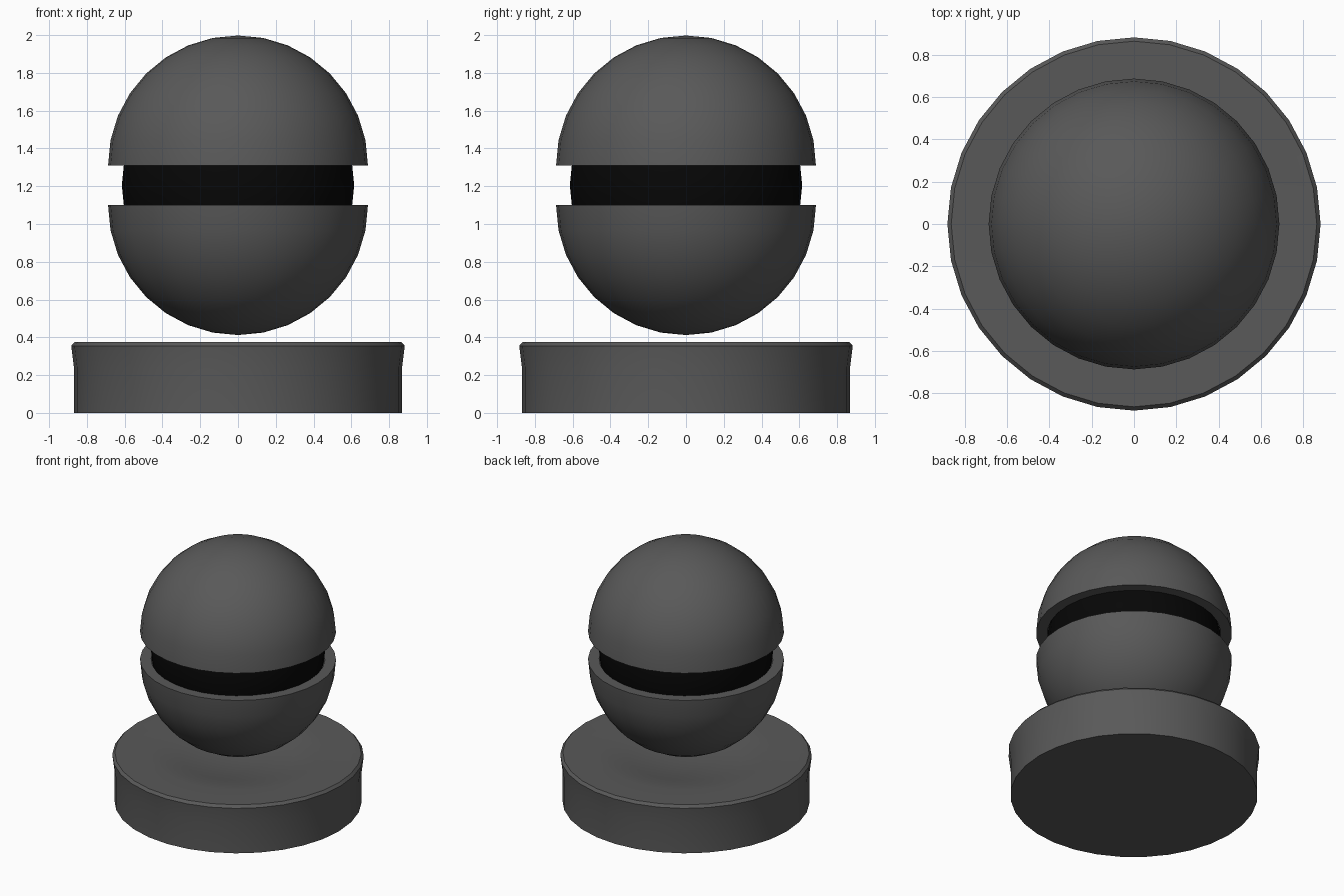
import bpy, bmesh
from math import sin, cos, pi, radians

if "Cube" in bpy.data.objects:
    bpy.data.objects.remove(bpy.data.objects["Cube"])

SIDES = 32


def material(name, value):
    m = bpy.data.materials.new(name)
    m.diffuse_color = (value, value, value, 1)
    m.use_nodes = True
    m.node_tree.nodes["Principled BSDF"].inputs["Base Color"].default_value = m.diffuse_color
    return m


def lathe(name, profile, mat):
    """Spin an (r, z) profile about z; r = 0 makes a pole."""
    bm = bmesh.new()
    rings = []
    for r, z in profile:
        n = 1 if r == 0 else SIDES
        rings.append([bm.verts.new((r * cos(2 * pi * i / SIDES), r * sin(2 * pi * i / SIDES), z))
                      for i in range(n)])
    for a, b in zip(rings, rings[1:]):
        for i in range(SIDES):
            j = (i + 1) % SIDES
            quad = [a[i % len(a)], a[j % len(a)], b[j % len(b)], b[i % len(b)]]
            bm.faces.new(list(dict.fromkeys(quad)))
    bmesh.ops.recalc_face_normals(bm, faces=bm.faces)
    mesh = bpy.data.meshes.new(name)
    bm.to_mesh(mesh)
    bm.free()
    ob = bpy.data.objects.new(name, mesh)
    bpy.context.collection.objects.link(ob)
    mesh.materials.append(mat)
    bpy.ops.object.select_all(action='DESELECT')
    ob.select_set(True)
    bpy.context.view_layer.objects.active = ob
    bpy.ops.object.shade_smooth_by_angle(angle=radians(30))
    return ob


def arc(radius, centre, sign, steps=8):
    """Quarter circle from the pole to the equator."""
    return [(0 if k == 0 else radius * sin(k * pi / 2 / steps),
             centre + sign * radius * cos(k * pi / 2 / steps)) for k in range(steps + 1)]


grey = material("dark_grey", 0.1)
black = material("black", 0.002)

# Round base with flared lip and shallow dish on top
lathe("base", [(0, 0), (0.868, 0), (0.868, 0.235), (0.883, 0.355), (0.865, 0.375),
               (0.62, 0.375), (0.52, 0.367), (0.4, 0.345), (0.27, 0.322),
               (0.13, 0.308), (0, 0.304)], grey)

# Two hollow half shells: outer skin, flat rim, inner skin
for name, centre, sign in (("upper_shell", 1.31, 1), ("lower_shell", 1.10, -1)):
    outer = arc(0.688, centre, sign)
    inner = arc(0.61, centre, sign)
    lathe(name, outer + inner[::-1], grey)

# Dark core ball seen through the gap
core = arc(0.615, 1.205, 1) + arc(0.615, 1.205, -1)[-2::-1]
lathe("core", core, black)
